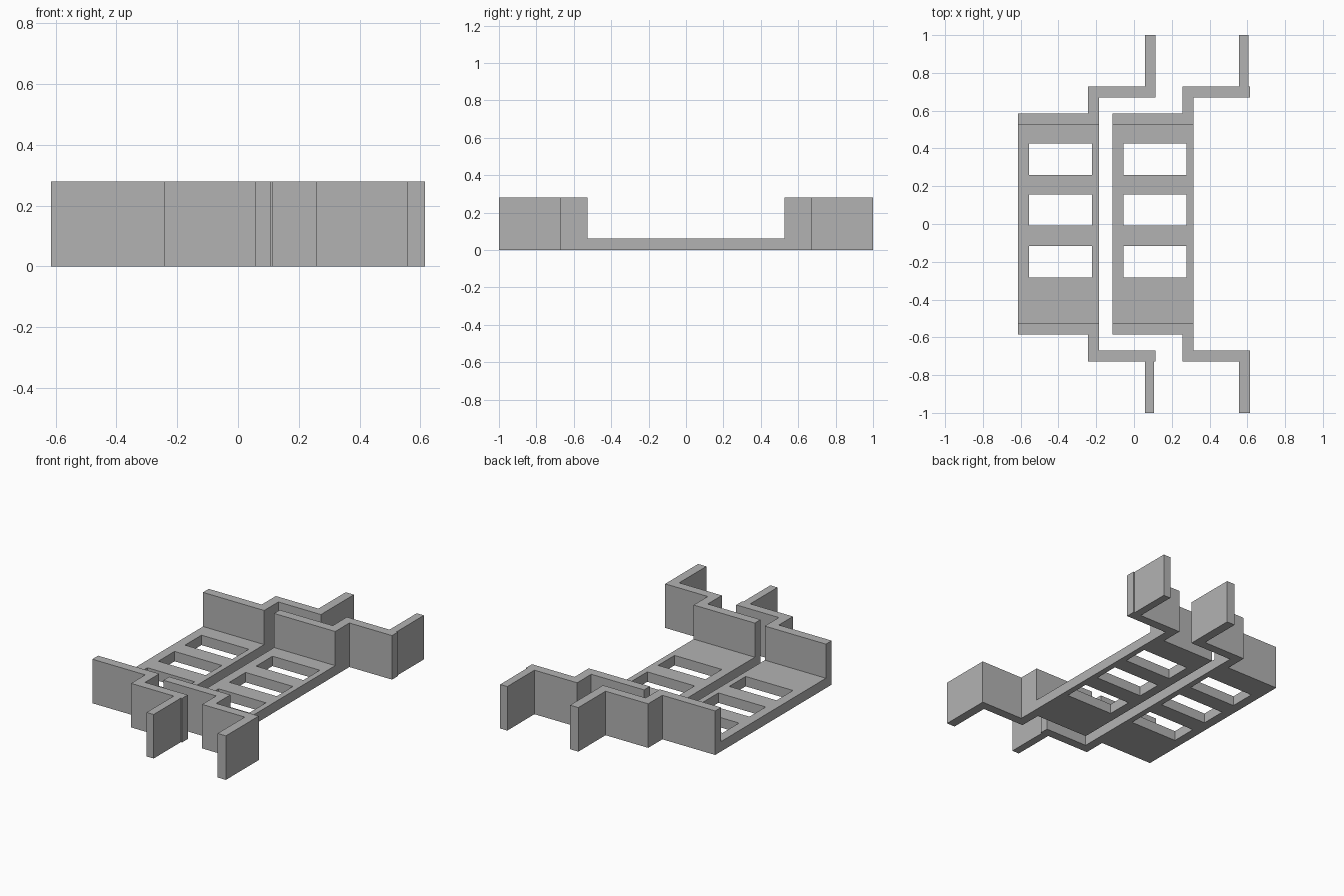
import bpy
import bmesh

cube = bpy.data.objects.get("Cube")
if cube:
    bpy.data.objects.remove(cube, do_unlink=True)

grey = bpy.data.materials.new("plain_grey")
grey.use_nodes = True
colour = (0.45, 0.45, 0.45, 1)
grey.diffuse_color = colour
grey.node_tree.nodes["Principled BSDF"].inputs["Base Color"].default_value = colour

T = 0.058                          # wall thickness
WALL_H, FLOOR_H = 0.28, 0.063
WALL_Y, STEP_Y, END_Y = 0.527, 0.669, 1.0
LEFT, RIGHT, REACH = -0.615, -0.185, 0.115
PITCH = 0.5                        # spacing of the two trays


def extrude_faces(name, polygons, height):
    """Raise flat polygons into one closed solid."""
    bm = bmesh.new()
    for points in polygons:
        bm.faces.new([bm.verts.new((x, y, 0)) for x, y in points])
    bmesh.ops.remove_doubles(bm, verts=bm.verts, dist=0.0001)
    raised = bmesh.ops.extrude_face_region(bm, geom=bm.faces[:], use_keep_orig=True)
    top = [v for v in raised["geom"] if isinstance(v, bmesh.types.BMVert)]
    bmesh.ops.translate(bm, verts=top, vec=(0, 0, height))
    bmesh.ops.recalc_face_normals(bm, faces=bm.faces)
    mesh = bpy.data.meshes.new(name)
    bm.to_mesh(mesh)
    bm.free()
    mesh.materials.append(grey)
    obj = bpy.data.objects.new(name, mesh)
    bpy.context.collection.objects.link(obj)
    return obj


def slotted_floor(name, dx):
    """Floor made of grid cells, leaving out the three slots."""
    xs = [LEFT, -0.555, -0.222, RIGHT]
    ys = [-WALL_Y, -0.282, -0.117, -0.008, 0.155, 0.26, 0.425, WALL_Y]
    cells = []
    for i in range(len(xs) - 1):
        for j in range(len(ys) - 1):
            if i == 1 and j % 2 == 1:
                continue
            a, b, c, d = xs[i] + dx, xs[i + 1] + dx, ys[j], ys[j + 1]
            cells.append([(a, c), (b, c), (b, d), (a, d)])
    extrude_faces(name, cells, FLOOR_H)


def stepped_wall(name, dx, side, trim):
    """End wall that steps outward to a leg; trim narrows the leg."""
    outline = [
        (LEFT, WALL_Y), (RIGHT, WALL_Y), (RIGHT, STEP_Y), (REACH, STEP_Y),
    ]
    if trim:
        outline += [(REACH, STEP_Y + T), (REACH - trim, STEP_Y + T)]
    outline += [
        (REACH - trim, END_Y), (REACH - T, END_Y), (REACH - T, STEP_Y + T),
        (RIGHT - T, STEP_Y + T), (RIGHT - T, WALL_Y + T), (LEFT, WALL_Y + T),
    ]
    extrude_faces(name, [[(x + dx, y * side) for x, y in outline]], WALL_H)


# Two trays side by side, each with a stepped wall at both ends
for k, label in enumerate(("right", "left")):
    dx = k * PITCH
    slotted_floor(f"{label}_floor", dx)
    stepped_wall(f"{label}_back_wall", dx, 1, 0.008 if k == 1 else 0)
    stepped_wall(f"{label}_front_wall", dx, -1, 0.008 if k == 0 else 0)
